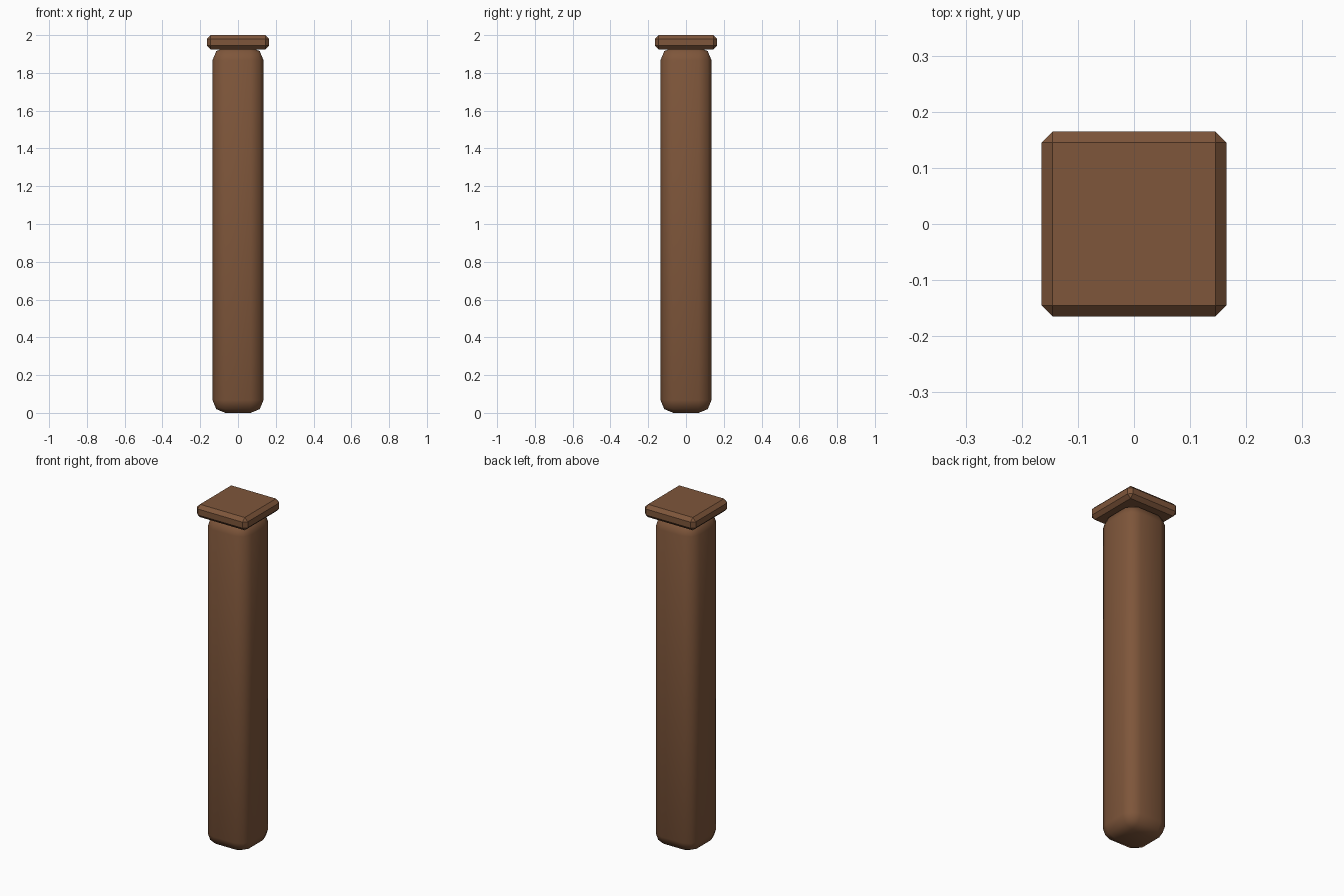
import bpy
import math

default = bpy.data.objects.get("Cube")
if default:
    bpy.data.objects.remove(default, do_unlink=True)

# Single brown wood colour
wood = bpy.data.materials.new("brown wood")
wood.use_nodes = True
colour = (0.21, 0.093, 0.043, 1)
wood.diffuse_color = colour
wood.node_tree.nodes["Principled BSDF"].inputs["Base Color"].default_value = colour


def bevelled_block(name, width, bottom, top, bevel, segments, smooth):
    """Square block between two heights with bevelled edges."""
    bpy.ops.mesh.primitive_cube_add(size=1, location=(0, 0, (bottom + top) / 2))
    obj = bpy.context.object
    obj.name = name
    obj.scale = (width, width, top - bottom)
    bpy.ops.object.transform_apply(location=False, rotation=False, scale=True)
    obj.data.materials.append(wood)
    mod = obj.modifiers.new("Bevel", "BEVEL")
    mod.width = bevel
    mod.segments = segments
    mod.limit_method = "NONE"
    bpy.ops.object.modifier_apply(modifier=mod.name)
    if smooth:
        bpy.ops.object.shade_smooth_by_angle(angle=math.radians(50))
    return obj


# Tall rounded post and the flat chamfered cap on it
bevelled_block("post", 0.27, 0, 1.935, 0.068, 2, True)
bevelled_block("cap", 0.33, 1.925, 2, 0.02, 1, False)
